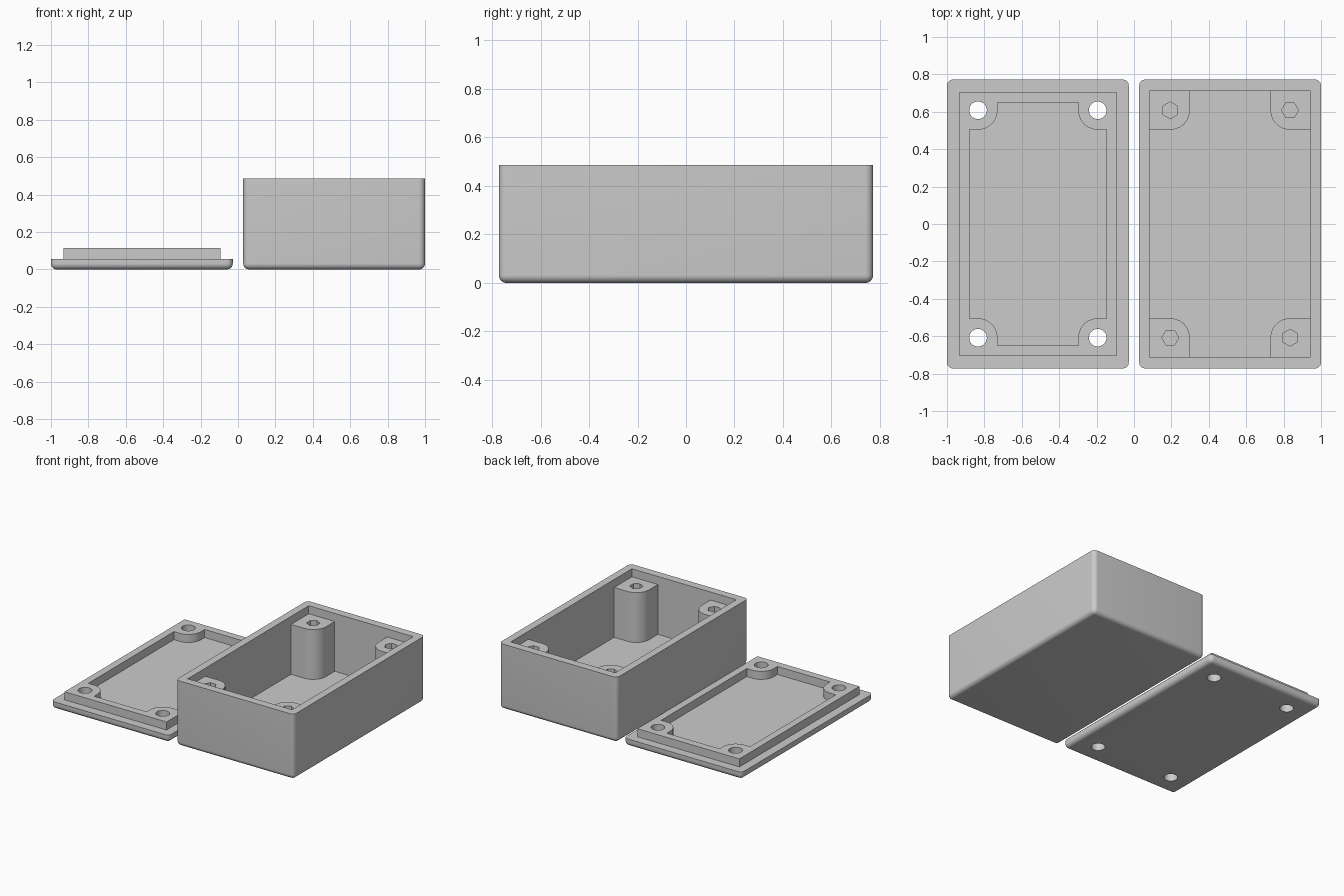
import bpy, bmesh
from math import cos, sin, pi, radians

if "Cube" in bpy.data.objects:
    bpy.data.objects.remove(bpy.data.objects["Cube"], do_unlink=True)

HALF_X, HALF_Y, CENTRE = 0.486, 0.772, 0.514   # outer size and offset of each half
HOLE_X, HOLE_Y, BOSS_R = 0.32, 0.608, 0.104    # screw positions and boss radius
FLOOR, LIP, HEIGHT, ROUND = 0.056, 0.06, 0.487, 0.032
QUADRANTS = [(1, 1), (-1, 1), (-1, -1), (1, -1)]

grey = bpy.data.materials.new("light_grey_plastic")
grey.use_nodes = True
colour = (0.6, 0.6, 0.6, 1)
grey.diffuse_color = colour
grey.node_tree.nodes["Principled BSDF"].inputs["Base Color"].default_value = colour


def to_object(name, bm):
    bmesh.ops.recalc_face_normals(bm, faces=bm.faces)
    mesh = bpy.data.meshes.new(name)
    bm.to_mesh(mesh)
    bm.free()
    mesh.materials.append(grey)
    obj = bpy.data.objects.new(name, mesh)
    bpy.context.collection.objects.link(obj)
    return obj


def prism(name, outline, z0, z1):
    bm = bmesh.new()
    face = bm.faces.new([bm.verts.new((x, y, z0)) for x, y in outline])
    result = bmesh.ops.extrude_face_region(bm, geom=[face])
    top = [v for v in result["geom"] if isinstance(v, bmesh.types.BMVert)]
    bmesh.ops.translate(bm, verts=top, vec=(0, 0, z1 - z0))
    return to_object(name, bm)


def rectangle(hx, hy):
    return [(sx * hx, sy * hy) for sx, sy in QUADRANTS]


def polygon(cx, cy, r, sides, turn=0):
    return [(cx + r * cos(turn + 2 * pi * i / sides),
             cy + r * sin(turn + 2 * pi * i / sides)) for i in range(sides)]


def bossed_outline(hx, hy, steps=16):
    # rectangle whose corners step inward around rounded screw bosses
    points = []
    for sx, sy in QUADRANTS:
        corner = [(hx, HOLE_Y - BOSS_R)]
        for i in range(steps + 1):
            a = -pi / 2 - i * pi / 2 / steps
            corner.append((HOLE_X + BOSS_R * cos(a), HOLE_Y + BOSS_R * sin(a)))
        corner.append((HOLE_X - BOSS_R, hy))
        if sx * sy < 0:
            corner.reverse()
        points += [(sx * x, sy * y) for x, y in corner]
    return points


def rounded_block(name, height):
    # rounded upright and bottom edges, crisp top rim
    bm = bmesh.new()
    bmesh.ops.create_cube(bm, size=1)
    for v in bm.verts:
        v.co = (v.co.x * 2 * HALF_X, v.co.y * 2 * HALF_Y, (v.co.z + 0.5) * height)
    edges = [e for e in bm.edges if min(v.co.z for v in e.verts) < height / 2]
    bmesh.ops.bevel(bm, geom=edges, offset=ROUND, offset_type='OFFSET',
                    segments=8, profile=0.5, affect='EDGES')
    return to_object(name, bm)


def combine(obj, tool, operation='DIFFERENCE'):
    mod = obj.modifiers.new(operation.lower(), 'BOOLEAN')
    mod.operation, mod.object, mod.solver = operation, tool, 'EXACT'
    graph = bpy.context.evaluated_depsgraph_get()
    mesh = bpy.data.meshes.new_from_object(obj.evaluated_get(graph))
    obj.modifiers.clear()
    obj.data = mesh
    bpy.data.objects.remove(tool, do_unlink=True)


def finish(obj, x):
    obj.location.x = x
    bpy.ops.object.select_all(action='DESELECT')
    obj.select_set(True)
    bpy.context.view_layer.objects.active = obj
    bpy.ops.object.shade_smooth_by_angle(angle=radians(30))


# deep box: lip recess, cavity around the bosses, hexagonal nut pockets
box = rounded_block("box", HEIGHT)
inner = (0.43, 0.712)
combine(box, prism("recess_cutter", rectangle(*inner), HEIGHT - LIP, HEIGHT + 0.1))
combine(box, prism("cavity_cutter", bossed_outline(*inner), FLOOR, HEIGHT + 0.1))
for sx, sy in QUADRANTS:
    turn = 0 if sx * sy > 0 else pi / 6
    hexagon = polygon(sx * HOLE_X, sy * HOLE_Y, 0.045, 6, turn)
    combine(box, prism("nut_cutter", hexagon, FLOOR, HEIGHT + 0.1))
finish(box, CENTRE)

# lid: plate, raised locating rim with bosses, screw holes
lid = rounded_block("lid", FLOOR)
plug = prism("rim", rectangle(0.42, 0.706), FLOOR / 2, FLOOR + LIP)
combine(lid, plug, 'UNION')
combine(lid, prism("recess_cutter", bossed_outline(0.366, 0.65), FLOOR, FLOOR + 0.2))
for sx, sy in QUADRANTS:
    circle = polygon(sx * HOLE_X, sy * HOLE_Y, 0.047, 40)
    combine(lid, prism("screw_cutter", circle, -0.1, FLOOR + 0.2))
finish(lid, -CENTRE)
